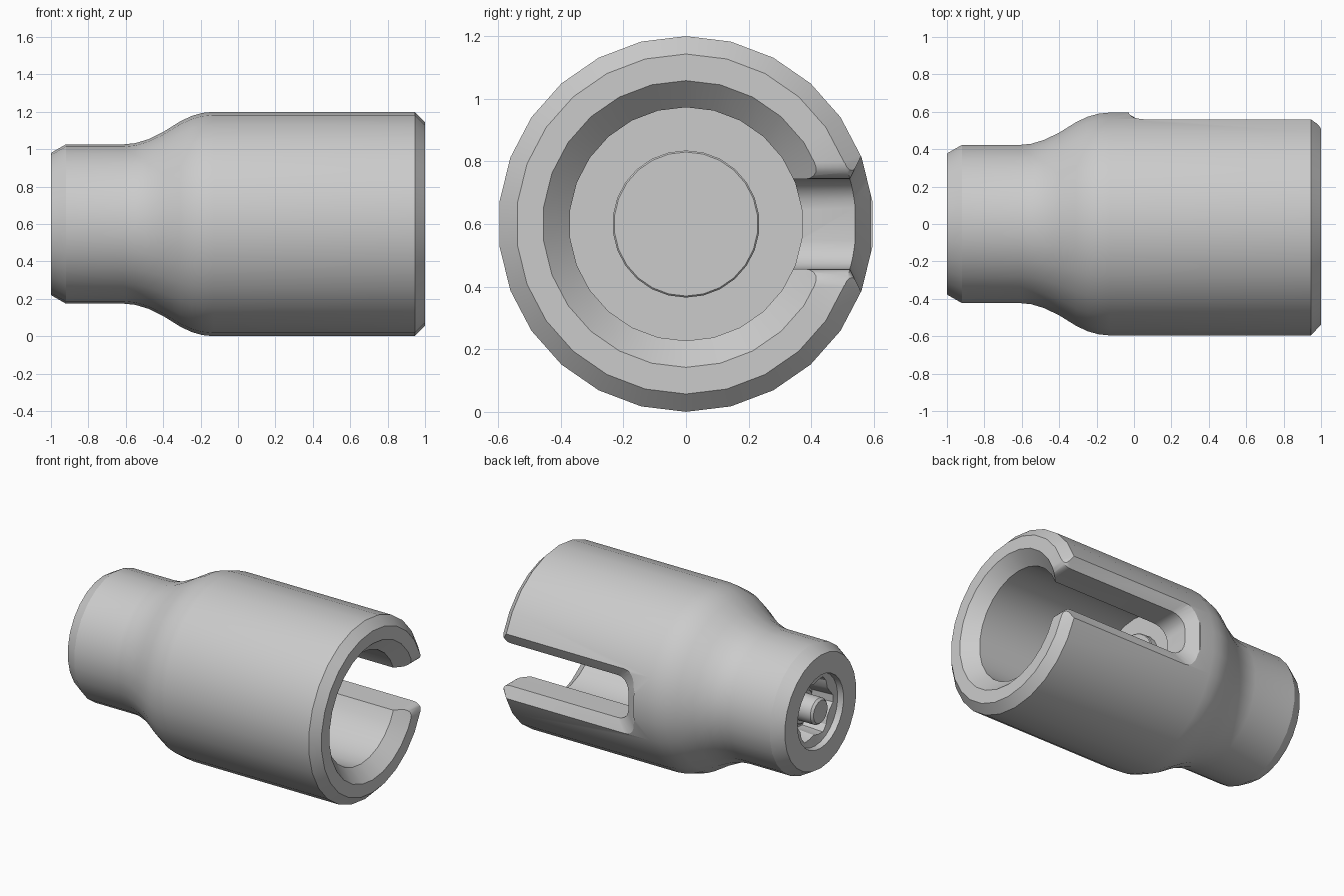
import bpy, bmesh
from math import sin, cos, pi, sqrt

if "Cube" in bpy.data.objects:
    bpy.data.objects.remove(bpy.data.objects["Cube"])

AXIS_Z = 0.6


def make_object(name, bm):
    bmesh.ops.remove_doubles(bm, verts=bm.verts, dist=1e-5)
    bmesh.ops.recalc_face_normals(bm, faces=bm.faces)
    mesh = bpy.data.meshes.new(name)
    bm.to_mesh(mesh)
    bm.free()
    obj = bpy.data.objects.new(name, mesh)
    bpy.context.collection.objects.link(obj)
    return obj


def skin(bm, rings):
    # bridge successive closed rings and cap both ends
    rows = [[bm.verts.new(p) for p in ring] for ring in rings]
    n = len(rows[0])
    for a, b in zip(rows, rows[1:]):
        for i in range(n):
            j = (i + 1) % n
            bm.faces.new((a[i], a[j], b[j], b[i]))
    bm.faces.new(rows[0])
    bm.faces.new(rows[-1])


def turned(name, profile, sides, turn=0.0):
    # profile of (x, radius, lobe depth) turned about the long axis
    rings = []
    for x, r, lobe in profile:
        ring = []
        for i in range(sides):
            a = 2 * pi * i / sides + turn
            rr = r - lobe * (0.5 + 0.5 * cos(6 * a))
            ring.append((x, rr * sin(a), AXIS_Z + rr * cos(a)))
        rings.append(ring)
    bm = bmesh.new()
    skin(bm, rings)
    return make_object(name, bm)


def smooth(obj):
    bpy.ops.object.select_all(action='DESELECT')
    obj.select_set(True)
    bpy.context.view_layer.objects.active = obj
    bpy.ops.object.shade_smooth_by_angle(angle=0.5)


# Sleeve: small-end recess, stepped outer wall, open bore
sleeve = turned("sleeve", [
    (-0.80, 0.20, 0.04), (-0.95, 0.21, 0.04), (-0.96, 0.24, 0), (-1.0, 0.245, 0),
    (-1.0, 0.38, 0), (-0.92, 0.426, 0), (-0.61, 0.426, 0), (-0.55, 0.432, 0),
    (-0.48, 0.453, 0), (-0.40, 0.492, 0), (-0.31, 0.548, 0), (-0.25, 0.577, 0),
    (-0.19, 0.594, 0), (-0.13, 0.6, 0), (0.945, 0.6, 0), (1.0, 0.543, 0),
    (1.0, 0.458, 0), (0.915, 0.373, 0), (0.0, 0.373, 0)], 26)


# Side slot with rounded closed end, flared mouth and bevelled rim
def slot_outline(d):
    w, end, corner, flare = 0.143 + d, 0.05 - d, 0.09, max(0.055 - d, 0.004)
    half = [(1.1, w + flare)]
    for i in range(6):
        a = pi / 2 * i / 5
        half.append((1.0 - flare + flare * cos(a), w + flare - flare * sin(a)))
    for i in range(6):
        a = pi / 2 * i / 5
        half.append((end + corner - corner * sin(a), w - corner + corner * cos(a)))
    return half + [(x, -z) for x, z in reversed(half)]


inner, outer = slot_outline(0), slot_outline(0.078)
bm = bmesh.new()
skin(bm, [
    [(x, 0.2, AXIS_Z + z) for x, z in inner],
    [(x, sqrt(0.543**2 - z * z), AXIS_Z + z) for x, z in inner],
    [(x, sqrt(0.603**2 - z * z), AXIS_Z + z) for x, z in outer],
    [(x, 0.8, AXIS_Z + z) for x, z in outer]])
cutter = make_object("slot_cutter", bm)
cutter.hide_render = True

cut = sleeve.modifiers.new("slot", 'BOOLEAN')
cut.operation = 'DIFFERENCE'
cut.solver = 'EXACT'
cut.object = cutter
bpy.context.view_layer.objects.active = sleeve
bpy.ops.object.modifier_apply(modifier=cut.name)
bpy.data.objects.remove(cutter)
smooth(sleeve)

# Raised disc on the bore floor with a hexagonal pin end in its centre
smooth(turned("floor_disc", [(-0.01, 0.235, 0), (0.04, 0.235, 0), (0.045, 0.23, 0)], 26))
turned("hex_pin_end", [(0.0, 0.083, 0), (0.048, 0.083, 0)], 6, -0.39)

# Centre pin with collar in the small-end recess
smooth(turned("centre_pin", [
    (-0.79, 0.12, 0), (-0.86, 0.12, 0), (-0.87, 0.108, 0), (-0.87, 0.088, 0),
    (-0.985, 0.088, 0), (-1.0, 0.075, 0)], 18))
